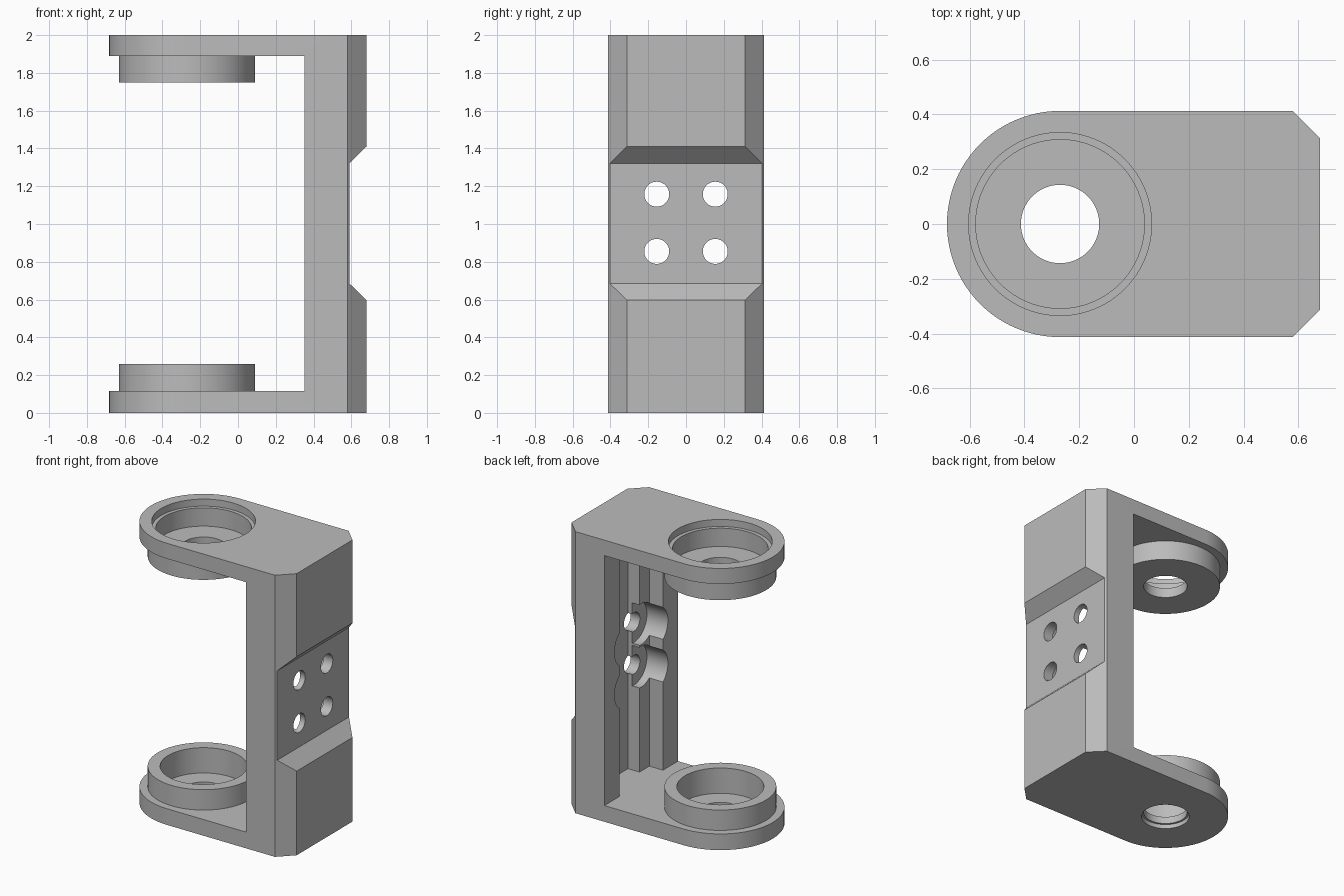
import bpy, bmesh, math
from mathutils import Vector

if "Cube" in bpy.data.objects:
    bpy.data.objects.remove(bpy.data.objects["Cube"])

GREY = (0.5, 0.5, 0.5, 1)
mat = bpy.data.materials.new("plain_grey")
mat.use_nodes = True
mat.diffuse_color = GREY
mat.node_tree.nodes["Principled BSDF"].inputs["Base Color"].default_value = GREY


def prism(name, points, direction):
    """Extrude a closed outline of 3D points along a direction."""
    bm = bmesh.new()
    face = bm.faces.new([bm.verts.new(p) for p in points])
    ext = bmesh.ops.extrude_face_region(bm, geom=[face])
    verts = [v for v in ext["geom"] if isinstance(v, bmesh.types.BMVert)]
    bmesh.ops.translate(bm, verts=verts, vec=Vector(direction))
    bmesh.ops.recalc_face_normals(bm, faces=bm.faces)
    mesh = bpy.data.meshes.new(name)
    bm.to_mesh(mesh)
    bm.free()
    obj = bpy.data.objects.new(name, mesh)
    bpy.context.collection.objects.link(obj)
    mesh.materials.append(mat)
    return obj


def box(name, x0, x1, y, z0, z1):
    pts = [(x0, -y, z0), (x1, -y, z0), (x1, y, z0), (x0, y, z0)]
    return prism(name, pts, (0, 0, z1 - z0))


def disc(name, r, z0, z1, n=96):
    """Upright cylinder on the bearing axis."""
    ring = [2 * math.pi * i / n for i in range(n)]
    pts = [(AXIS + r * math.cos(a), r * math.sin(a), z0) for a in ring]
    return prism(name, pts, (0, 0, z1 - z0))


def bolt(name, r, y, z, x0, x1, n=48):
    """Cylinder lying along x."""
    ring = [2 * math.pi * i / n for i in range(n)]
    pts = [(x0, y + r * math.cos(a), z + r * math.sin(a)) for a in ring]
    return prism(name, pts, (x1 - x0, 0, 0))


def combine(target, tool, operation):
    mod = target.modifiers.new(tool.name, "BOOLEAN")
    mod.operation, mod.solver, mod.object = operation, "EXACT", tool
    bpy.context.view_layer.objects.active = target
    bpy.ops.object.modifier_apply(modifier=mod.name)
    bpy.data.objects.remove(tool)


AXIS, R = -0.27, 0.413
WALL, BACK, FLOOR = 0.352, 0.68, 0.59

# Frame: rounded plan outline with chamfered back corners
arc = [math.pi / 2 + math.pi * i / 48 for i in range(49)]
outline = [(AXIS + R * math.cos(a), R * math.sin(a), 0) for a in arc]
outline += [(0.58, -R, 0), (BACK, -0.313, 0), (BACK, 0.313, 0), (0.58, R, 0)]
frame = prism("bracket_frame", outline, (0, 0, 2))
combine(frame, box("opening", -1, WALL, 1, 0.115, 1.89), "DIFFERENCE")

# Bearing cups on the two arms
combine(frame, disc("upper_cup", 0.36, 1.75, 1.95), "UNION")
combine(frame, disc("lower_cup", 0.36, 0.05, 0.26), "UNION")
bores = [
    (0.334, 1.95, 2.1), (0.308, 1.82, 2.05), (0.143, 1.7, 1.9),
    (0.28, 0.08, 0.4), (0.143, -0.1, 0.15), (0.157, -0.1, 0.03),
]
for r, z0, z1 in bores:
    combine(frame, disc("bore", r, z0, z1), "DIFFERENCE")

# Sloped mounting pocket on the outer wall
slope = [(BACK + 0.1, 0.50), (FLOOR, 0.685), (FLOOR, 1.32), (BACK + 0.1, 1.51)]
combine(frame, prism("pocket", [(x, -1, z) for x, z in slope], (0, 2, 0)), "DIFFERENCE")

# Stepped channel inside the wall
combine(frame, box("wide_channel", 0.3, 0.46, 0.245, 0.115, 1.89), "DIFFERENCE")
combine(frame, box("deep_channel", 0.3, 0.55, 0.135, 0.115, 1.89), "DIFFERENCE")

# Counterbored bolt holes
for y in (-0.155, 0.155):
    for z in (0.855, 1.158):
        combine(frame, bolt("counterbore", 0.145, y, z, 0.25, 0.517), "DIFFERENCE")
        combine(frame, bolt("bolt_hole", 0.066, y, z, 0.25, 0.8), "DIFFERENCE")

bpy.ops.object.select_all(action="DESELECT")
frame.select_set(True)
bpy.context.view_layer.objects.active = frame
bpy.ops.object.shade_smooth_by_angle(angle=math.radians(25))
